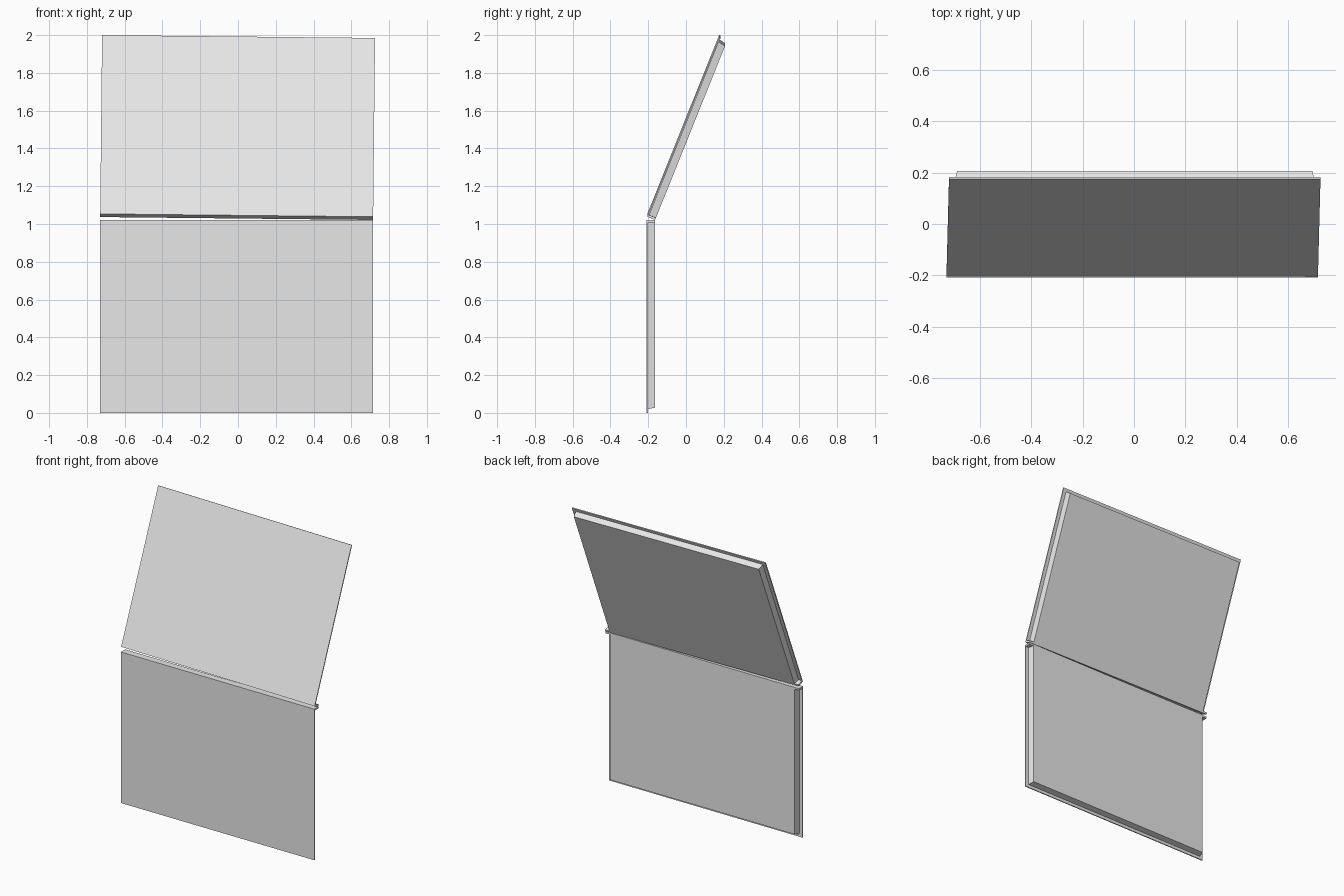
import bpy, bmesh, math
from mathutils import Matrix, Vector

if "Cube" in bpy.data.objects:
    bpy.data.objects.remove(bpy.data.objects["Cube"])

grey = bpy.data.materials.new("light_grey")
grey.diffuse_color = (0.8, 0.8, 0.8, 1)
grey.use_nodes = True
grey.node_tree.nodes["Principled BSDF"].inputs["Base Color"].default_value = grey.diffuse_color

HALF_W, HEIGHT = 0.7225, 1.02      # panel face
SKIN, DEPTH = 0.007, 0.045         # face sheet and full thickness
INSET, TAPER = 0.024, 0.008        # core set back from the sheet edge
FLANGE = 0.012                     # full-width rail at the hinge edge


def slab(name, x, y0, y1, z0, z1, matrix, taper_x=0.0, taper_z=0.0):
    """Box whose back face may be narrower than its front."""
    bm = bmesh.new()
    bmesh.ops.create_cube(bm, size=2)
    for v in bm.verts:
        back, top = v.co.y > 0, v.co.z > 0
        width = x - taper_x if back else x
        far = z1 - taper_z if back else z1
        v.co = Vector((math.copysign(width, v.co.x), y1 if back else y0, far if top else z0))
    bm.transform(matrix)
    bmesh.ops.recalc_face_normals(bm, faces=bm.faces)
    mesh = bpy.data.meshes.new(name)
    bm.to_mesh(mesh)
    bm.free()
    mesh.materials.append(grey)
    bpy.context.collection.objects.link(bpy.data.objects.new(name, mesh))


def panel(name, matrix):
    """Hinge edge at z = 0, free edge at z = HEIGHT, front at y = 0."""
    slab(name + "_face_sheet", HALF_W, 0, SKIN, 0, HEIGHT, matrix)
    slab(name + "_core", HALF_W - INSET, SKIN, DEPTH, FLANGE, HEIGHT - INSET + 0.004,
         matrix, TAPER, TAPER)
    slab(name + "_hinge_rail", HALF_W, SKIN, DEPTH, 0, FLANGE, matrix)


# Upright lower panel, flipped so the hinge edge is on top
flip = Matrix.Diagonal((1, 1, -1, 1))
panel("lower_panel", Matrix.Translation((-0.007, -0.208, HEIGHT)) @ flip)

# Upper panel folded back, with a slight sideways roll
panel("upper_panel", Matrix.Translation((-0.007, -0.205, 1.046))
      @ Matrix.Rotation(0.0105, 4, 'Y')
      @ Matrix.Rotation(math.radians(-21.9), 4, 'X'))
